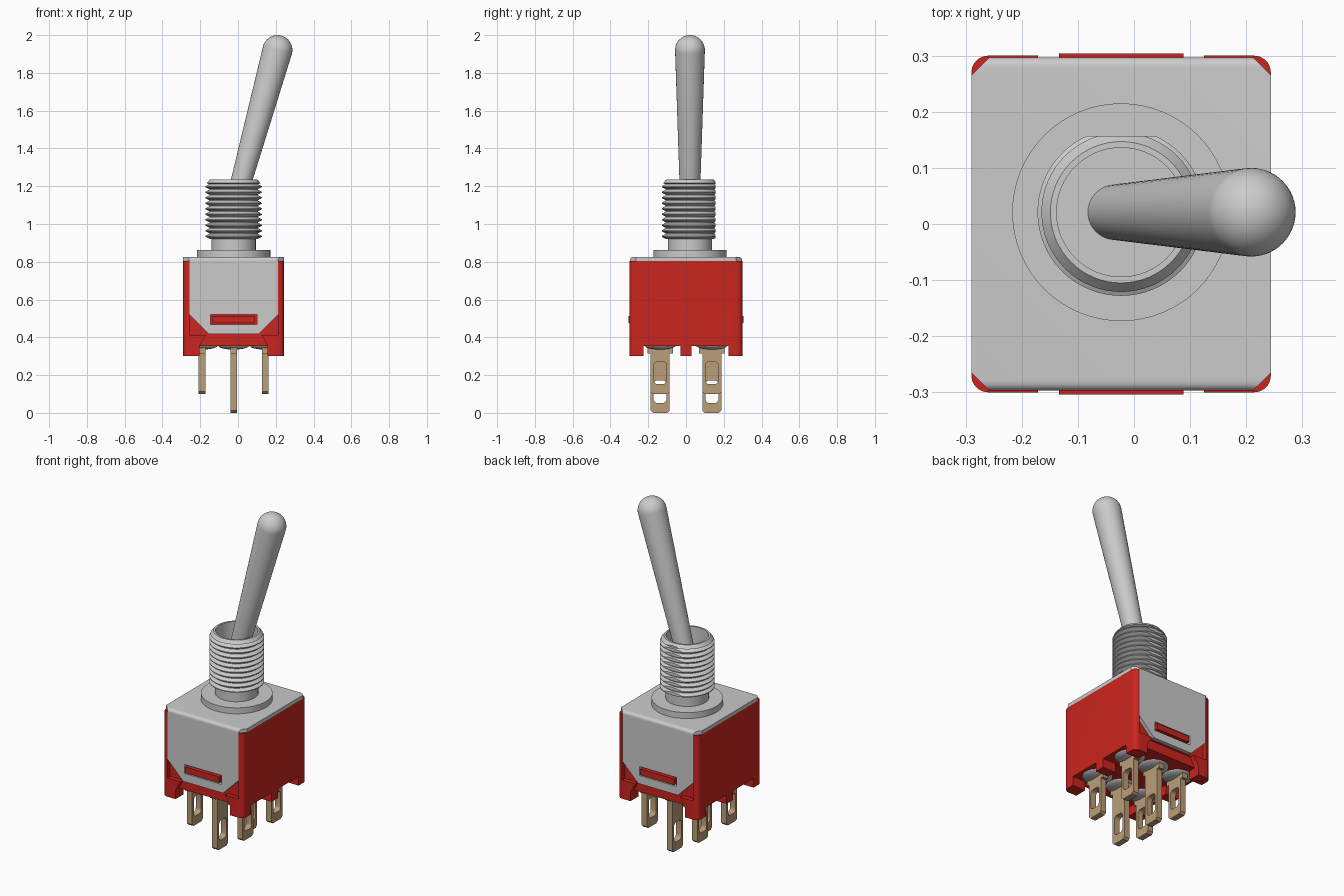
import bpy, bmesh, math
from mathutils import Matrix, Vector

if "Cube" in bpy.data.objects:
    bpy.data.objects.remove(bpy.data.objects["Cube"])

CX, CY = -0.023, 0.021          # centre of the case in x, of the bushing in y


def material(name, rgb):
    m = bpy.data.materials.new(name)
    m.diffuse_color = (*rgb, 1)
    m.use_nodes = True
    m.node_tree.nodes["Principled BSDF"].inputs["Base Color"].default_value = m.diffuse_color
    return m


RED = material("red_plastic", (0.60, 0.018, 0.013))
BRASS = material("terminal_metal", (0.50, 0.34, 0.19))


def finish(name, bm, mat=None):
    bmesh.ops.recalc_face_normals(bm, faces=bm.faces)
    me = bpy.data.meshes.new(name)
    bm.to_mesh(me)
    bm.free()
    ob = bpy.data.objects.new(name, me)
    bpy.context.collection.objects.link(ob)
    if mat:
        me.materials.append(mat)
    return ob


def prism(name, pts, axis, a, b, mat=None):
    """Extrude a 2D outline along an axis from a to b."""
    place = {"x": lambda p, t: (t, p[0], p[1]),
             "y": lambda p, t: (p[0], t, p[1]),
             "z": lambda p, t: (p[0], p[1], t)}[axis]
    bm = bmesh.new()
    lo = [bm.verts.new(place(p, a)) for p in pts]
    hi = [bm.verts.new(place(p, b)) for p in pts]
    bm.faces.new(lo)
    bm.faces.new(hi)
    n = len(pts)
    for i in range(n):
        j = (i + 1) % n
        bm.faces.new((lo[i], lo[j], hi[j], hi[i]))
    return finish(name, bm, mat)


def box(name, x0, x1, y0, y1, z0, z1, mat=None):
    return prism(name, [(x0, y0), (x1, y0), (x1, y1), (x0, y1)], "z", z0, z1, mat)


def rounded(cx, cy, hw, hh, r, n=5):
    pts = []
    for k, (sx, sy) in enumerate([(1, 1), (-1, 1), (-1, -1), (1, -1)]):
        for i in range(n + 1):
            a = math.pi / 2 * (k + i / n)
            pts.append((cx + sx * (hw - r) + r * math.cos(a),
                        cy + sy * (hh - r) + r * math.sin(a)))
    return pts


def lathe(name, profile, matrix, mat=None, seg=64):
    """Spin an (r, z) profile about z, then place it."""
    bm = bmesh.new()
    vs = [bm.verts.new((r, 0, z)) for r, z in profile]
    es = [bm.edges.new(p) for p in zip(vs, vs[1:])]
    bmesh.ops.spin(bm, geom=vs + es, cent=(0, 0, 0), axis=(0, 0, 1),
                   angle=2 * math.pi, steps=seg, use_duplicate=False)
    bmesh.ops.remove_doubles(bm, verts=bm.verts, dist=1e-5)
    bm.transform(matrix)
    return finish(name, bm, mat)


def cut(ob, *cutters):
    for c in cutters:
        mod = ob.modifiers.new("cut", "BOOLEAN")
        mod.operation, mod.solver, mod.object = "DIFFERENCE", "EXACT", c
    dg = bpy.context.evaluated_depsgraph_get()
    me = bpy.data.meshes.new_from_object(ob.evaluated_get(dg))
    ob.modifiers.clear()
    ob.data = me
    for c in cutters:
        bpy.data.objects.remove(c)


# Red case with rounded corners, flap pockets and feet left by underside cuts
case = prism("case", rounded(CX, 0, 0.267, 0.30, 0.03), "z", 0.30, 0.805, RED)
cutters = [box("c", CX - 0.18, CX + 0.18, -0.4, 0.4, 0.2, 0.355)]
for s in (-1, 1):
    cutters.append(box("c", -0.5, 0.5, *sorted((s * 0.03, s * 0.225)), 0.25, 0.355))
    cutters.append(box("c", CX - 0.235, CX + 0.235, *sorted((s * 0.275, s * 0.4)), 0.412, 0.9))
    cutters.append(prism("c", [(CX - 0.18, 0.34), (CX + 0.18, 0.34), (CX + 0.18, 0.355),
                               (CX + 0.148, 0.412), (CX - 0.148, 0.412), (CX - 0.18, 0.355)],
                         "y", *sorted((s * 0.27, s * 0.4))))
cut(case, *cutters)

# Grey bracket: top plate with clipped corners and folded long edges
w, d, c = 0.267, 0.297, 0.032
outline = [(CX + sx * x, sy * y) for sx, sy, x, y in (
    (1, 1, w, d - c), (1, 1, w - c, d), (-1, 1, w - c, d), (-1, 1, w, d - c),
    (-1, -1, w, d - c), (-1, -1, w - c, d), (1, -1, w - c, d), (1, -1, w, d - c))]
plate = prism("bracket_top", outline, "z", 0.803, 0.826)
bm = bmesh.new()
bm.from_mesh(plate.data)
folds = [e for e in bm.edges if all(abs(abs(v.co.y) - d) < 1e-4 and v.co.z > 0.82 for v in e.verts)]
bmesh.ops.bevel(bm, geom=folds, offset=0.018, segments=4, profile=0.5, affect="EDGES")
bm.to_mesh(plate.data)
bm.free()

# Side flaps with a slot, and the red catch showing through each
for s, side in ((-1, "front"), (1, "back")):
    y0, y1 = sorted((s * 0.272, s * d))
    flap = prism("bracket_flap_" + side,
                 [(CX - 0.234, 0.804), (CX - 0.234, 0.52), (CX - 0.132, 0.418),
                  (CX + 0.132, 0.418), (CX + 0.234, 0.52), (CX + 0.234, 0.804)], "y", y0, y1)
    cut(flap, box("c", CX - 0.123, CX + 0.123, y0 - 0.1, y1 + 0.1, 0.467, 0.521))
    ya, yb = sorted((s * 0.26, s * 0.304))
    prism("catch_" + side, [(CX - 0.111, 0.476), (CX + 0.111, 0.476),
                            (CX + 0.111, 0.512), (CX - 0.111, 0.512)], "y", ya, yb, RED)

# Threaded bushing with collar, bore and a flat on the back
prof = [(0, 0.80), (0.194, 0.80), (0.194, 0.862), (0.117, 0.862), (0.117, 0.92)]
turns, z0, z1 = 10, 0.92, 1.212
p = (z1 - z0) / turns
for i in range(turns):
    z = z0 + i * p
    prof += [(0.129, z + 0.002), (0.149, z + 0.42 * p), (0.149, z + 0.58 * p), (0.129, z + p - 0.001)]
prof += [(0.142, 1.216), (0.126, 1.235), (0.115, 1.235), (0.115, 1.05), (0, 1.05)]
bushing = lathe("bushing", prof, Matrix.Translation((CX, CY, 0)))
cut(bushing, box("c", CX - 0.3, CX + 0.3, CY + 0.136, CY + 0.4, 0.90, 1.4))

# Tilted lever, thicker towards its round tip
base, tip = Vector((-0.045, CY, 1.0)), Vector((0.209, CY, 1.921))
axis = tip - base
L, R = axis.length, 0.079
lever = [(0, 0), (0.048, 0)]
lever += [(R * math.cos(a), L + R * math.sin(a))
          for a in (math.pi / 2 * i / 12 for i in range(12))] + [(0, L + R)]
lathe("lever", lever, Matrix.Translation(base) @ Vector((0, 0, 1)).rotation_difference(axis).to_matrix().to_4x4(),
      seg=48)

# Six terminals with shoulders, solder slots and domed grey seals
for row, y in (("front", -0.137), ("back", 0.137)):
    for col, dx in (("left", -0.167), ("middle", 0), ("right", 0.167)):
        x, zb = CX + dx, 0.005 if col == "middle" else 0.1
        zb = 0 if col == "middle" else zb
        shape = [(y - 0.038, zb), (y + 0.038, zb), (y + 0.05, zb + 0.012), (y + 0.05, 0.315),
                 (y + 0.068, 0.315), (y + 0.068, 0.37), (y - 0.068, 0.37), (y - 0.068, 0.315),
                 (y - 0.05, 0.315), (y - 0.05, zb + 0.012)]
        term = prism(f"terminal_{row}_{col}", shape, "x", x - 0.018, x + 0.018, BRASS)
        cut(term, prism("c", rounded(y, zb + 0.112, 0.035, 0.06, 0.022), "x", x - 0.1, x + 0.1))
        dome = [(0, -0.022)] + [(0.083 * math.sin(a), -0.022 * math.cos(a))
                                for a in (math.pi / 2 * i / 6 for i in range(1, 7))] + [(0, 0)]
        lathe(f"seal_{row}_{col}", dome, Matrix.Translation((x, y, 0.357)), seg=32)

# Smooth the rounded surfaces while keeping edges sharp
for ob in bpy.context.scene.objects:
    ob.select_set(True)
    bpy.context.view_layer.objects.active = ob
bpy.ops.object.shade_smooth_by_angle(angle=math.radians(30))
